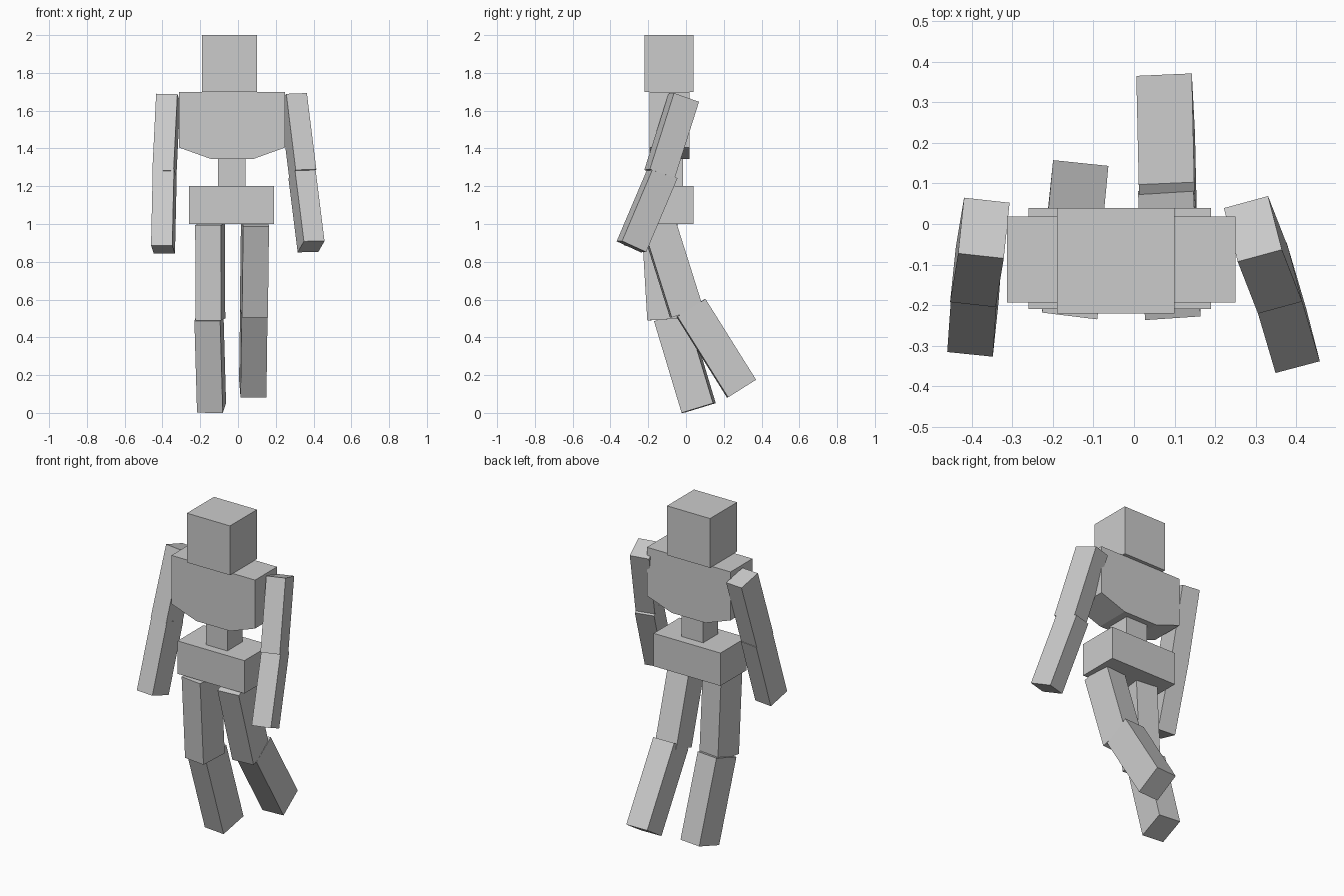
import bpy, bmesh
from math import radians, cos, sin
from mathutils import Matrix, Vector

if "Cube" in bpy.data.objects:
    bpy.data.objects.remove(bpy.data.objects["Cube"])


def finish(name, bm):
    bmesh.ops.recalc_face_normals(bm, faces=bm.faces[:])
    mesh = bpy.data.meshes.new(name)
    bm.to_mesh(mesh)
    bm.free()
    ob = bpy.data.objects.new(name, mesh)
    bpy.context.collection.objects.link(ob)
    return ob


def block(name, x, y, z):
    """Upright box from (min, max) ranges."""
    bm = bmesh.new()
    size = [b - a for a, b in (x, y, z)]
    mid = [(a + b) / 2 for a, b in (x, y, z)]
    bmesh.ops.create_cube(bm, size=1, matrix=Matrix.Translation(mid) @ Matrix.Diagonal((*size, 1)))
    return finish(name, bm)


def limb(name, top, bottom, yaw, width, depth):
    """Box running between two end points, turned by yaw degrees."""
    top, bottom = Vector(top), Vector(bottom)
    az = (top - bottom).normalized()
    ax = Vector((cos(radians(yaw)), sin(radians(yaw)), 0))
    ax = (ax - az * ax.dot(az)).normalized()
    ay = az.cross(ax)
    rot = Matrix((ax, ay, az)).transposed().to_4x4()
    size = Matrix.Diagonal((width, depth, (top - bottom).length, 1))
    bm = bmesh.new()
    bmesh.ops.create_cube(bm, size=1, matrix=Matrix.Translation((top + bottom) / 2) @ rot @ size)
    return finish(name, bm)


# Head, waist and pelvis
block("head", (-0.19, 0.10), (-0.22, 0.04), (1.70, 2.0))
block("waist", (-0.105, 0.04), (-0.16, -0.015), (1.195, 1.35))
block("pelvis", (-0.26, 0.19), (-0.21, 0.04), (1.0, 1.2))

# Chest: tapered front profile extruded front to back
profile = [(-0.313, 1.70), (-0.313, 1.405), (-0.145, 1.345),
           (0.083, 1.345), (0.25, 1.405), (0.25, 1.70)]
bm = bmesh.new()
face = bm.faces.new([bm.verts.new((x, -0.193, z)) for x, z in profile])
ext = bmesh.ops.extrude_face_region(bm, geom=[face])
bmesh.ops.translate(bm, vec=(0, 0.212, 0),
                    verts=[v for v in ext["geom"] if isinstance(v, bmesh.types.BMVert)])
finish("chest", bm)

# Arms: top, bottom, yaw
ARM = (0.113, 0.144)
limb("right_upper_arm", (-0.37, -0.01, 1.668), (-0.39, -0.13, 1.262), -6, *ARM)
limb("right_forearm", (-0.388, -0.125, 1.27), (-0.397, -0.253, 0.865), -6, *ARM)
limb("left_upper_arm", (0.293, -0.012, 1.668), (0.343, -0.14, 1.265), 14.5, *ARM)
limb("left_forearm", (0.338, -0.123, 1.271), (0.387, -0.289, 0.88), 14.5, *ARM)

# Legs: top, bottom, yaw
LEG = (0.137, 0.175)
limb("right_thigh", (-0.148, -0.14, 0.999), (-0.146, -0.11, 0.495), -7, *LEG)
limb("right_shin", (-0.154, -0.079, 0.511), (-0.14, 0.067, 0.026), -6, *LEG)
limb("left_thigh", (0.09, -0.149, 1.013), (0.084, 0.003, 0.531), 4, *LEG)
limb("left_shin", (0.084, 0.026, 0.556), (0.078, 0.294, 0.128), 3, *LEG)
